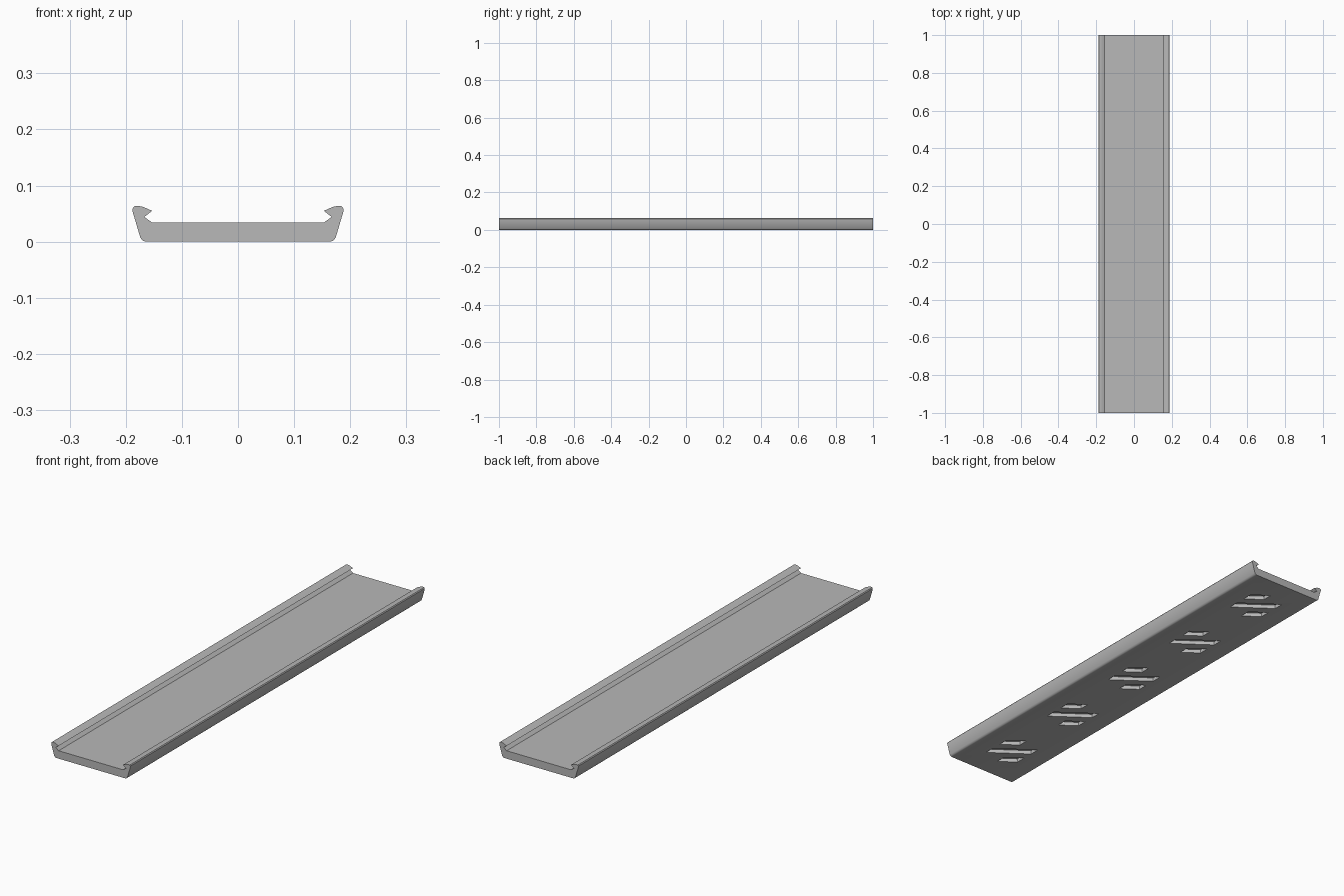
import bpy, bmesh, math
from mathutils import Vector

cube = bpy.data.objects.get("Cube")
if cube:
    bpy.data.objects.remove(cube, do_unlink=True)

grey = bpy.data.materials.new("plain grey")
grey.use_nodes = True
colour = (0.48, 0.48, 0.48, 1)
grey.diffuse_color = colour
grey.node_tree.nodes["Principled BSDF"].inputs["Base Color"].default_value = colour


def add_prism(bm, points, step):
    """Extrude a closed outline along the step vector."""
    face = bm.faces.new([bm.verts.new(p) for p in points])
    moved = bmesh.ops.extrude_face_region(bm, geom=[face], use_keep_orig=True)["geom"]
    bmesh.ops.translate(bm, vec=step,
                        verts=[v for v in moved if isinstance(v, bmesh.types.BMVert)])


def make_object(name, bm):
    bmesh.ops.recalc_face_normals(bm, faces=bm.faces)
    mesh = bpy.data.meshes.new(name)
    bm.to_mesh(mesh)
    bm.free()
    obj = bpy.data.objects.new(name, mesh)
    mesh.materials.append(grey)
    bpy.context.collection.objects.link(obj)
    return obj


# Channel: half section from base to inner floor, mirrored and extruded
half = [(0.165, 0), (0.170, 0.002), (0.174, 0.007), (0.188, 0.054),
        (0.188, 0.059), (0.185, 0.063), (0.179, 0.064), (0.169, 0.062),
        (0.153, 0.055), (0.167, 0.044), (0.153, 0.034)]
section = half + [(-x, z) for x, z in reversed(half)]
bm = bmesh.new()
add_prism(bm, [(x, -1, z) for x, z in section], (0, 2, 0))
channel = make_object("channel", bm)

# Underside recesses: five groups of three slanted slots
angle = math.radians(36)
along = Vector((-math.cos(angle), math.sin(angle), 0))
across = Vector((math.sin(angle), math.cos(angle), 0))
end = Vector((0, 0.022, 0))
depth = 0.016
bm = bmesh.new()
for group in range(-2, 3):
    for row, length in ((-1, 0.085), (0, 0.19), (1, 0.085)):
        mid = Vector((0, 0.4 * group, -0.02)) + across * 0.072 * row
        reach = along * length / 2
        add_prism(bm, [mid - reach - end, mid + reach - end,
                       mid + reach + end, mid - reach + end],
                  (0, 0, depth + 0.02))
cutter = make_object("slot_cutter", bm)
cutter.hide_render = True

cut = channel.modifiers.new("slots", 'BOOLEAN')
cut.operation = 'DIFFERENCE'
cut.solver = 'EXACT'
cut.object = cutter

bpy.ops.object.select_all(action='DESELECT')
channel.select_set(True)
bpy.context.view_layer.objects.active = channel
bpy.ops.object.modifier_apply(modifier=cut.name)
bpy.data.objects.remove(cutter, do_unlink=True)
bpy.ops.object.shade_smooth_by_angle(angle=math.radians(30))
